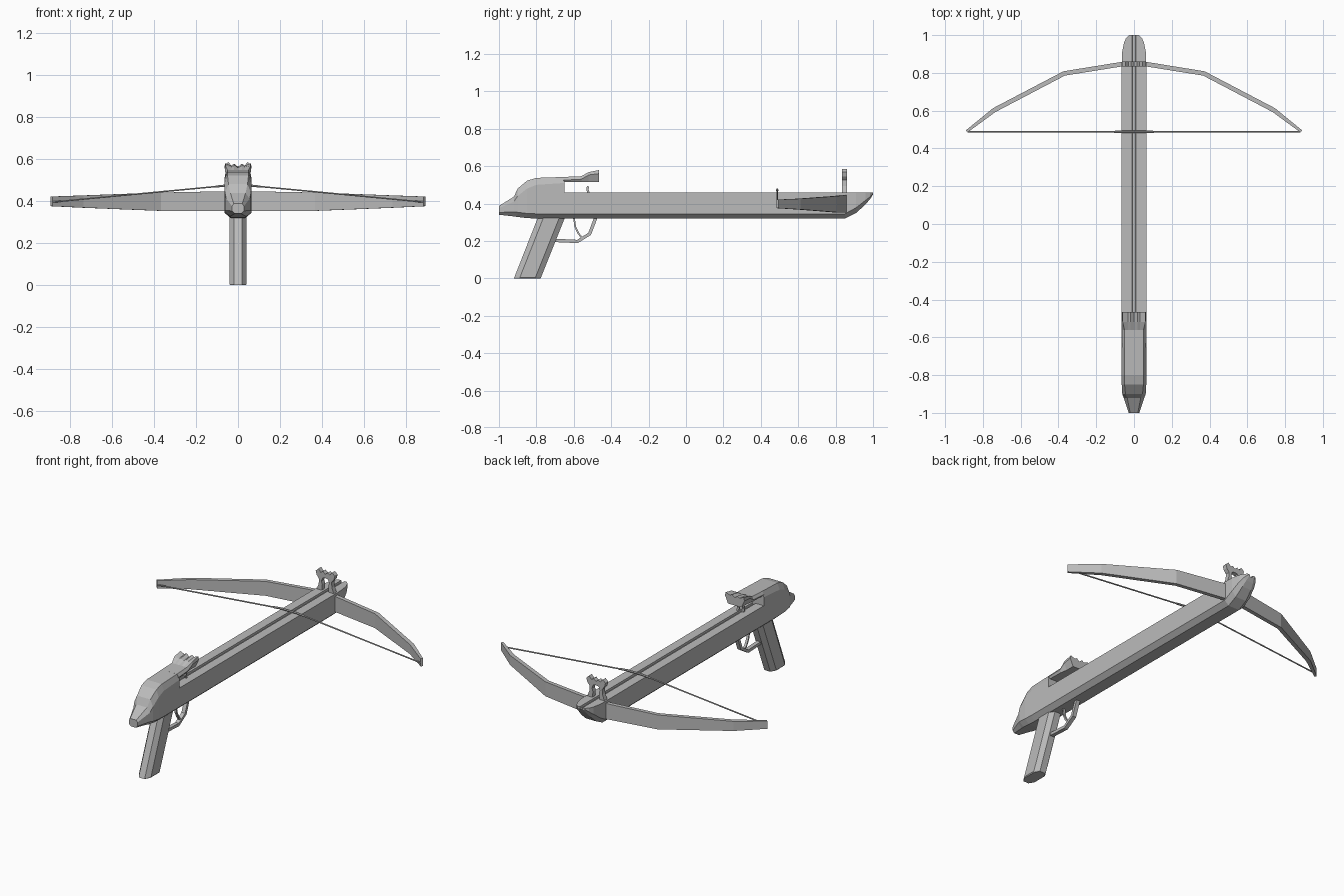
import bpy, bmesh, math
from mathutils import Vector

if "Cube" in bpy.data.objects:
    bpy.data.objects.remove(bpy.data.objects["Cube"])

grey = bpy.data.materials.new("matte grey")
grey.diffuse_color = (0.5, 0.5, 0.5, 1)
grey.use_nodes = True
grey.node_tree.nodes["Principled BSDF"].inputs["Base Color"].default_value = grey.diffuse_color


def loft(name, rings, closed=False):
    """Skin a list of equal-length point rings; cap the ends unless closed."""
    bm = bmesh.new()
    vs = [[bm.verts.new(p) for p in r] for r in rings]
    n, m = len(rings[0]), len(rings)
    for i in range(m if closed else m - 1):
        a, b = vs[i], vs[(i + 1) % m]
        for j in range(n):
            k = (j + 1) % n
            bm.faces.new((a[j], a[k], b[k], b[j]))
    if not closed:
        bm.faces.new(vs[0])
        bm.faces.new(vs[-1])
    bmesh.ops.recalc_face_normals(bm, faces=bm.faces)
    me = bpy.data.meshes.new(name)
    bm.to_mesh(me)
    bm.free()
    me.materials.append(grey)
    ob = bpy.data.objects.new(name, me)
    bpy.context.collection.objects.link(ob)
    return ob


def sym(y, half):
    """Mirror a right-side (x, z) outline, bottom to top, into a full ring at y."""
    left = [(-x, z) for x, z in reversed(half) if x > 0]
    return [(x, y, z) for x, z in half + left]


def strap(name, pts, t, w):
    """Flat bar of thickness t and half width w along a (y, z) path."""
    pts = [Vector(p) for p in pts]
    rings = []
    for i, p in enumerate(pts):
        d = (pts[min(i + 1, len(pts) - 1)] - pts[max(i - 1, 0)]).normalized()
        q = Vector((-d.y, d.x)) * t / 2
        a, b = p + q, p - q
        rings.append([(-w, *a), (w, *a), (w, *b), (-w, *b)])
    return loft(name, rings)


# Long stock with bolt groove and upswept nose: y, half width, bottom, chamfer
stock = []
for y, w, zb, c in [(-0.66, .065, .32, .025), (0.85, .065, .32, .025),
                    (0.91, .063, .35, .028), (0.96, .053, .395, .022),
                    (0.985, .042, .425, .012), (1.0, .026, .448, .004)]:
    stock.append(sym(y, [(w * .57, zb), (w, zb + c), (w, .46),
                         (.01, .46), (.008, .448)]))
loft("stock", stock)

# Rear housing: y, bottom, side and top half widths, then four heights
housing = []
for y, bw, sw, tw, zb, zc, zs, zt in [
        (-1.00, .016, .028, .020, .340, .352, .375, .387),
        (-0.92, .030, .055, .036, .331, .356, .410, .437),
        (-0.90, .035, .062, .045, .328, .353, .440, .480),
        (-0.85, .037, .065, .050, .322, .347, .480, .522),
        (-0.80, .037, .065, .051, .320, .345, .500, .537),
        (-0.65, .037, .065, .051, .320, .345, .510, .542)]:
    housing.append(sym(y, [(bw, zb), (sw, zc), (sw, zs), (tw, zt)]))
loft("rear_housing", housing)

# Overhang flaring into the notched rear sight
overhang = []
for y, bw, sw, tw, zs, zt, n in [(-0.655, .055, .063, .051, .525, .542, 0),
                                 (-0.56, .052, .060, .050, .530, .546, 0),
                                 (-0.52, .045, .062, .060, .553, .568, .007),
                                 (-0.465, .045, .065, .060, .560, .579, .011)]:
    overhang.append(sym(y, [(bw, .515), (sw, zs), (tw, zt), (.032, zt - n),
                            (.018, zt - n * .2), (0, zt - n * 1.6)]))
loft("rear_sight", overhang)

# Slanted pistol grip with chamfered edges
grip = []
for z, y0, y1 in [(0.0, -.92, -.778), (.005, -.918, -.775), (.33, -.79, -.645)]:
    w, c = (.036 if z == 0 else .04), .03
    half = [(w * .5, y0), (w, y0 + c), (w, y1 - c), (w * .5, y1)]
    grip.append([(x, y, z) for x, y in half + [(-x, y) for x, y in half[::-1]]])
loft("grip", grip)

# Trigger guard and trigger
strap("trigger_guard", [(-.705, .203), (-.58, .197), (-.515, .238), (-.48, .33)], .018, .012)
strap("trigger", [(-.60, .33), (-.592, .275), (-.575, .24), (-.555, .215)], .009, .007)

# Bow: x, y centre, bottom, top, sampled on the right and mirrored
arm = [(.06, .847, .352, .446), (.37, .797, .353, .440),
       (.74, .603, .368, .426), (.886, .49, .375, .421)]
path = [(-x, y, a, b) for x, y, a, b in reversed(arm)] + arm
bow = []
for i, (x, y, a, b) in enumerate(path):
    p, q = path[max(i - 1, 0)], path[min(i + 1, len(path) - 1)]
    d = Vector((q[0] - p[0], q[1] - p[1])).normalized()
    t = .007 if abs(x) > .8 else .012
    nx, ny = -d.y * t, d.x * t
    bow.append([(x + nx, y + ny, a), (x + nx, y + ny, b),
                (x - nx, y - ny, b), (x - nx, y - ny, a)])
loft("bow", bow)

# Bowstring, thicker where it crosses the stock
string = []
for x, z, r in [(-.88, .395, .004), (-.11, .468, .004), (-.1, .469, .006), (-.05, .474, .006),
                (.05, .474, .006), (.1, .469, .006), (.11, .468, .004), (.88, .395, .004)]:
    string.append([(x, .488 + r * math.cos(k * math.pi / 3), z + r * math.sin(k * math.pi / 3))
                   for k in range(6)])
loft("bowstring", string)

# Front sight: notched crown on an arch
crown = [(.024, .455), (.020, .495), (.026, .515), (.018, .535), (0, .54)]
outer = [(0, .562), (.016, .576), (.030, .566), (.046, .585), (.064, .568),
         (.058, .545), (.042, .525), (.044, .495), (.058, .455)]
half = outer + crown
right = half[:-1]
outline = [(-x, z) for x, z in reversed(outer[1:])] + outer + crown \
    + [(-x, z) for x, z in reversed(crown[:-1])]
loft("front_sight", [[(x, y, z) for x, z in outline] for y in (.833, .86)])

# Twin string-catch prongs at the end of the groove
for s in (-1, 1):
    x = s * .017
    strap_ob = strap("string_catch", [(-.52, .455), (-.527, .475), (-.524, .492)], .012, .006)
    strap_ob.location.x = x
